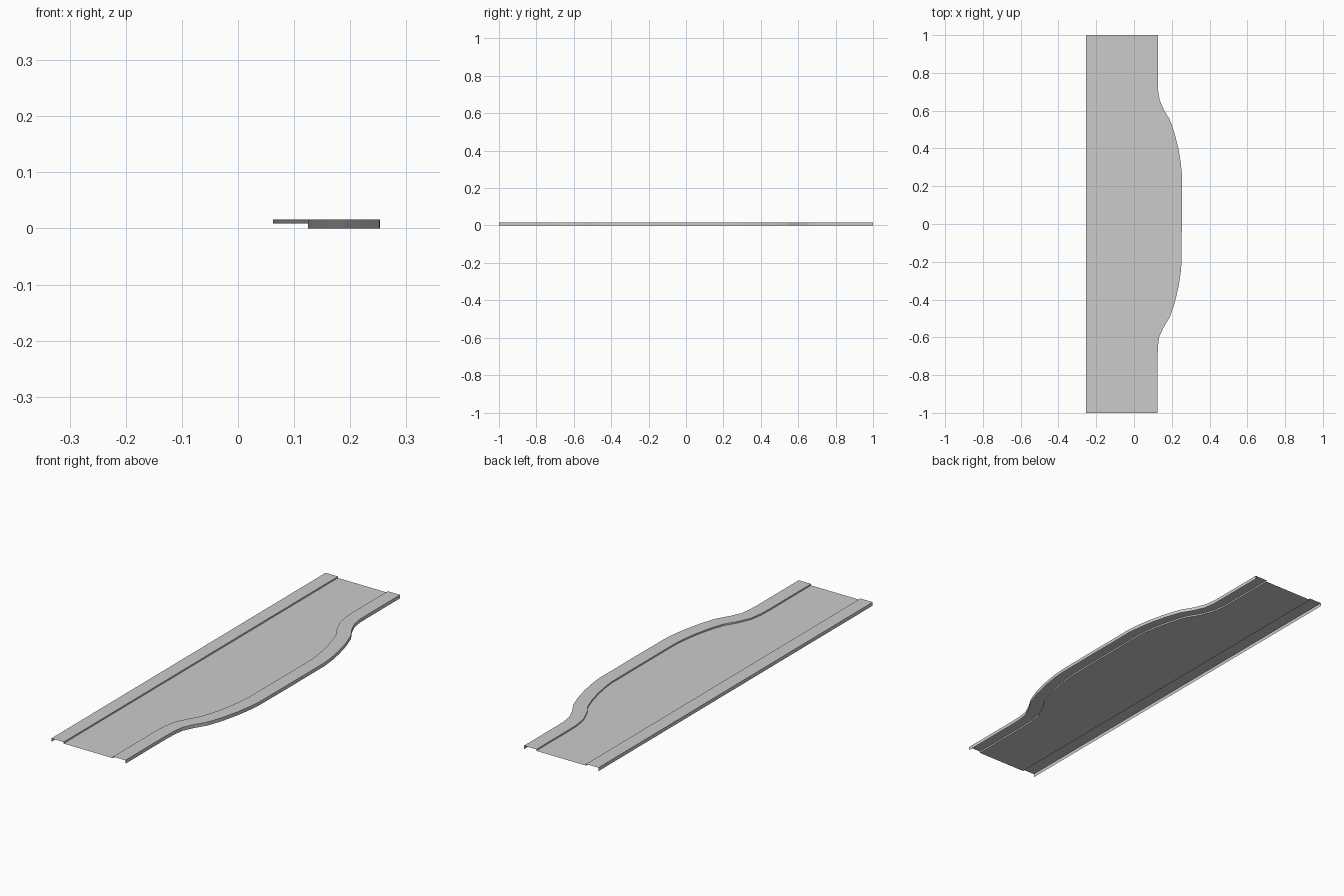
import bpy, bmesh
from mathutils import Vector

if "Cube" in bpy.data.objects:
    bpy.data.objects.remove(bpy.data.objects["Cube"])

TOP, ROAD, WIDTH = 0.016, 0.009, 0.063
LEFT = -0.253

# Outer edge of the bulging kerb, front to back
outer = [Vector(p) for p in [
    (0.125, -1), (0.125, -0.70), (0.127, -0.645), (0.134, -0.595), (0.158, -0.545),
    (0.19, -0.492), (0.215, -0.42), (0.235, -0.335), (0.247, -0.26), (0.252, -0.2),
    (0.253, 0.0), (0.253, 0.27), (0.247, 0.33), (0.235, 0.40), (0.215, 0.48),
    (0.19, 0.552), (0.158, 0.604), (0.136, 0.655), (0.128, 0.705), (0.127, 0.75),
    (0.127, 1)]]


def offset(path, d):
    """Shift a path sideways (towards -x) along its averaged normals."""
    out = []
    for i, p in enumerate(path):
        t = (path[min(i + 1, len(path) - 1)] - path[max(i - 1, 0)]).normalized()
        q = p + Vector((-t.y, t.x)) * d
        if i in (0, len(path) - 1):
            q = Vector((p.x - d, p.y))
        out.append(q)
    return out


def straight(x):
    return [Vector((x, -1)), Vector((x, 1))]


def strip(name, rails):
    """Skin quads between rails given as (path, height), left to right."""
    bm = bmesh.new()
    rows = [[bm.verts.new((p.x, p.y, z)) for p in path] for path, z in rails]
    for a, b in zip(rows, rows[1:]):
        for i in range(len(a) - 1):
            bm.faces.new((a[i], b[i], b[i + 1], a[i + 1]))
    me = bpy.data.meshes.new(name)
    bm.to_mesh(me)
    bm.free()
    ob = bpy.data.objects.new(name, me)
    bpy.context.collection.objects.link(ob)


inner = offset(outer, WIDTH)
left_in = LEFT + WIDTH

# Straight kerb: outer wall, top, inner wall
strip("straight_kerb", [(straight(LEFT), 0), (straight(LEFT), TOP),
                        (straight(left_in), TOP), (straight(left_in), ROAD)])
# Curved kerb: inner wall, top, outer wall
strip("curved_kerb", [(inner, ROAD), (inner, TOP), (outer, TOP), (outer, 0)])
# Road surface between the kerbs
strip("road", [([Vector((left_in, p.y)) for p in inner], ROAD), (inner, ROAD)])
